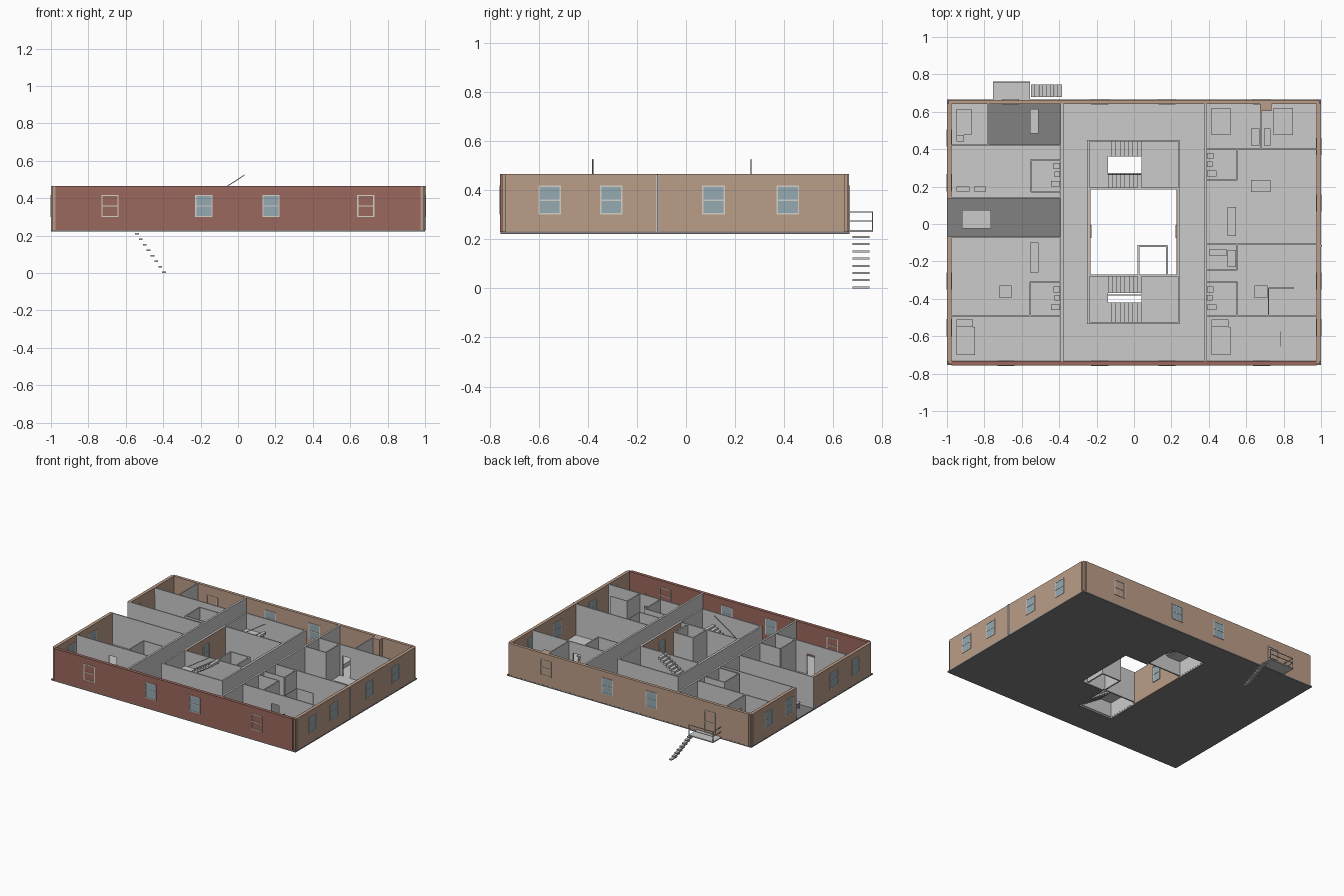
import bpy, bmesh, math
from mathutils import Matrix, Vector

if "Cube" in bpy.data.objects:
    bpy.data.objects.remove(bpy.data.objects["Cube"])


def material(name, rgb):
    m = bpy.data.materials.new(name)
    m.diffuse_color = (*rgb, 1)
    m.use_nodes = True
    m.node_tree.nodes["Principled BSDF"].inputs["Base Color"].default_value = m.diffuse_color
    return m


TAN = material("tan_brick", (0.50, 0.34, 0.25))
RED = material("red_brick", (0.33, 0.14, 0.11))
GLASS = material("window_glass", (0.30, 0.40, 0.45))
DARK = material("dark_slab", (0.22, 0.22, 0.22))
TRIM = material("pale_trim", (0.66, 0.63, 0.58))
F, T = 0.235, 0.465          # floor level, wall top


def boxes(name, items, mat=None):
    """One object made of boxes given as (x0, x1, y0, y1, z0, z1)."""
    bm = bmesh.new()
    for x0, x1, y0, y1, z0, z1 in items:
        m = Matrix.Translation(((x0 + x1) / 2, (y0 + y1) / 2, (z0 + z1) / 2)) @ \
            Matrix.Diagonal((x1 - x0, y1 - y0, z1 - z0, 1))
        bmesh.ops.create_cube(bm, size=1, matrix=m)
    me = bpy.data.meshes.new(name)
    bm.to_mesh(me)
    bm.free()
    ob = bpy.data.objects.new(name, me)
    bpy.context.collection.objects.link(ob)
    if mat:
        me.materials.append(mat)
    return ob


def wall_x(y, x0, x1, t=0.008, door=None):
    """Wall running along x, with an optional doorway centred at door."""
    a, b = y - t / 2, y + t / 2
    if door is None:
        return [(x0, x1, a, b, F, T)]
    return [(x0, door - .03, a, b, F, T), (door + .03, x1, a, b, F, T),
            (door - .03, door + .03, a, b, F + .15, T)]


def wall_y(x, y0, y1, t=0.008, door=None):
    """Wall running along y."""
    return [(c, d, a, b, e, f) for a, b, c, d, e, f in wall_x(x, y0, y1, t, door)]


def window(name, along, pos, c, depth, glazed=True, z0=.30, z1=.418, w=.092):
    """Sash window or blocked opening; along is the wall direction."""
    h, r, d = w / 2, .006, depth / 2
    bars = [(c - h, c - h + r, z0, z1), (c + h - r, c + h, z0, z1),
            (c - h, c + h, z1 - r, z1), (c - h, c + h, z0, z0 + r),
            (c - h, c + h, (z0 + z1) / 2 - .003, (z0 + z1) / 2 + .003)]

    def place(u0, u1, a, b, d):
        p = (pos - d, pos + d)
        return (u0, u1, *p, a, b) if along == 'x' else (*p, u0, u1, a, b)
    boxes(name + "_frame", [place(*b, d) for b in bars], TRIM)
    if glazed:
        boxes(name + "_glass", [place(c - h, c + h, z0, z1, d - .002)], GLASS)


# slab with atrium and stairwell openings
core = [(-.24, .235, -.73, -.53), (-.24, .235, .445, .645),
        (.04, .235, .185, .445), (.04, .235, -.53, -.27)]
slab = [(-1, -.24, -.755, .665), (.235, 1, -.755, .665),
        (-.24, .235, -.755, -.73), (-.24, .235, .645, .665)] + core
boxes("floor_slab", [(*r, .222, .231) for r in slab], DARK)

# floor finish, left off on the two dark areas
floor = [(-.385, -.24, -.73, .645), (.235, .975, -.73, .645), (-.975, -.385, -.73, -.07),
         (-.975, -.385, .14, .42), (-.975, -.78, .42, .645)] + core
boxes("floor_finish", [(*r, .231, F) for r in floor])

# outer walls with notched corners
B = .23
boxes("front_wall", [(-.975, .975, -.757, -.733, B, T)], RED)
boxes("back_wall", [(-.975, .975, .642, .664, B, T)], TAN)
boxes("right_wall", [(.975, .999, -.735, .645, B, T)], TAN)
boxes("left_wall", [(-.999, -.975, -.735, -.07, B, T), (-.999, -.975, .14, .645, B, T)], TAN)
boxes("corner_posts", [(s * .984 - .007, s * .984 + .007, y - .007, y + .007, B, T)
                       for s in (-1, 1) for y in (-.742, .652)], TAN)
boxes("chimney_breast", [(.675, .735, .605, .645, F, T)], TAN)
bpy.ops.mesh.primitive_cylinder_add(vertices=8, radius=.006, depth=.235,
                                    location=(1.0, -.117, .347))
bpy.context.object.name = "drain_pipe"

# windows and blocked openings
for side, y, d in (("front", -.745, .03), ("back", .653, .03)):
    for i, (x, glazed) in enumerate([(-.183, 1), (.177, 1), (.683, 0), (-.685, 0)]):
        if side == "back" and i == 3:
            continue
        window(f"{side}_window_{i}", 'x', y, x, d, bool(glazed))
for i, y in enumerate((-.555, -.305, .112, .415)):
    window(f"right_window_{i}", 'y', .987, y, .03)
for i, y in enumerate((-.555, -.305, .22, .46)):
    window(f"left_window_{i}", 'y', -.987, y, .03)
window("back_door", 'x', .653, -.66, .03, False, F, .40, .09)

# corridor walls and core enclosure
boxes("corridor_walls", wall_y(-.385, -.733, .642, .014) + wall_y(.38, -.733, .642, .014))
core_walls = []
for x in (-.245, .24):
    core_walls += wall_y(x, -.535, .45, .012)
for y in (.445, -.53, .19, -.275):
    core_walls += wall_x(y, -.25, .245, .01)
boxes("core_walls", core_walls)
boxes("atrium_brick", [(-.239, -.233, -.27, .185, .222, T), (.228, .234, -.27, .185, .222, T)], TAN)
for i, x in enumerate((-.234, .229)):
    window(f"atrium_window_{i}", 'y', x, -.04, .014, w=.07)
boxes("elevator_shaft", wall_y(.024, -.27, -.115, .01) + wall_y(.176, -.27, -.115, .01)
      + wall_x(-.118, .02, .18, .01))

# apartment partitions
L, R = -.385, .38
boxes("left_partitions",
      wall_x(.42, -.975, L) + wall_y(-.78, .42, .642, door=.50)
      + wall_y(-.552, .17, .345) + wall_x(.34, -.552, L) + wall_x(.172, -.552, L)
      + wall_x(.14, -.999, L) + wall_x(-.07, -.999, L)
      + wall_y(-.555, -.49, -.31) + wall_x(-.31, -.555, L)
      + wall_x(-.49, -.975, L, door=-.68))
boxes("right_partitions",
      wall_x(.40, R, .975, door=.61) + wall_y(.677, .40, .642)
      + wall_y(.552, .235, .40) + wall_x(.237, R, .552)
      + wall_x(-.108, R, .975)
      + wall_y(.552, -.245, -.108) + wall_x(-.245, R, .552)
      + wall_y(.552, -.49, -.31) + wall_x(-.31, R, .552)
      + wall_x(-.49, R, .975, door=.65)
      + wall_y(.72, -.49, -.342, .005) + wall_x(-.342, .72, .855, .005))
boxes("open_door", [(.783, .787, -.655, -.575, F, .385)])

# furniture
low = [(-.95, -.87, .475, .615), (.415, .515, .475, .62), (.745, .85, .475, .62),
       (-.95, -.85, -.70, -.55), (.415, .515, -.70, -.55)]
boxes("beds", [(*r, F, F + .03) for r in low])
boxes("headboards", [(-.95, -.86, -.55, -.51, F, F + .045), (.415, .505, -.55, -.51, F, F + .045),
                     (-.95, -.91, .44, .475, F, F + .045)])
mid = [(-.555, -.51, .485, .615), (-.95, -.88, .175, .2), (-.855, -.79, .175, .2),
       (-.555, -.51, -.26, -.1), (.625, .67, .42, .51), (.695, .73, .42, .51),
       (.5, .545, -.065, .09), (.405, .495, -.17, -.135), (.5, .545, -.23, -.14)]
boxes("counters", [(*r, F, F + .06) for r in mid])
tables = [(-.92, -.765, -.025, .075), (-.72, -.655, -.395, -.33),
          (.625, .73, .17, .235), (.645, .715, -.395, -.33)]
boxes("tables", [(*r, F + .035, F + .042) for r in tables]
      + [(x - .004, x + .004, y - .004, y + .004, F - .004, F + .036)
         for a, b, c, d in tables for x in (a + .01, b - .01) for y in (c + .01, d - .01)])
fixtures = []
for x, y, s in ((-.395, .18, -1), (-.395, -.48, -1), (.39, .235, 1), (.39, -.48, 1)):
    for dy, w, dz in ((.02, .05, .025), (.07, .03, .04), (.115, .035, .05)):
        xa, xb = sorted((x, x + s * w))
        fixtures.append((xa, xb, y + dy, y + dy + .03, F, F + dz))
boxes("bath_fixtures", fixtures)


# twin switchback stairs with a half landing
def bar(name, a, b, r=.0025):
    a, b = Vector(a), Vector(b)
    bpy.ops.mesh.primitive_cube_add(size=1, location=(a + b) / 2)
    ob = bpy.context.object
    ob.name = name
    ob.scale = (2 * r, 2 * r, (b - a).length)
    ob.rotation_euler = (b - a).to_track_quat('Z', 'Y').to_euler()


def switchback(name, low_y, high_y, rail_y):
    n, run, rise = 8, .18 / 8, .115 / 8
    steps = [(-.239, -.14, min(low_y + high_y), max(low_y + high_y), F + .107, F + .115)]
    for i in range(n):
        z = F + rise * (i + 1)
        steps.append((.04 - run * (i + 1), .04 - run * i, *low_y, z - .018, z))
        steps.append((-.14 + run * i, -.14 + run * (i + 1), *high_y, z + .115 - .018, z + .115))
    boxes(name, [(a, b, c, d, e, min(f, T)) for a, b, c, d, e, f in steps])
    bar(name + "_handrail", (-.14, rail_y, .41), (.035, rail_y, .524))


switchback("back_stair", (.36, .44), (.195, .272), .265)
switchback("front_stair", (-.525, -.42), (-.37, -.28), -.38)

# outside steps, landing and rails
boxes("outside_landing", [(-.755, -.555, .664, .762, .229, .237)])
boxes("outside_steps", [(-.55 + i * .0207, -.53 + i * .0207, .678, .747, .205 - i * .0293, .213 - i * .0293)
                        for i in range(8)])
for i, z in enumerate((.275, .31)):
    bar(f"landing_side_rail_{i}", (-.752, .665, z), (-.752, .76, z), .002)
    bar(f"landing_outer_rail_{i}", (-.752, .759, z), (-.557, .759, z), .002)
for i, x in enumerate((-.752, -.557)):
    bar(f"landing_post_{i}", (x, .759, .235), (x, .759, .311), .002)
